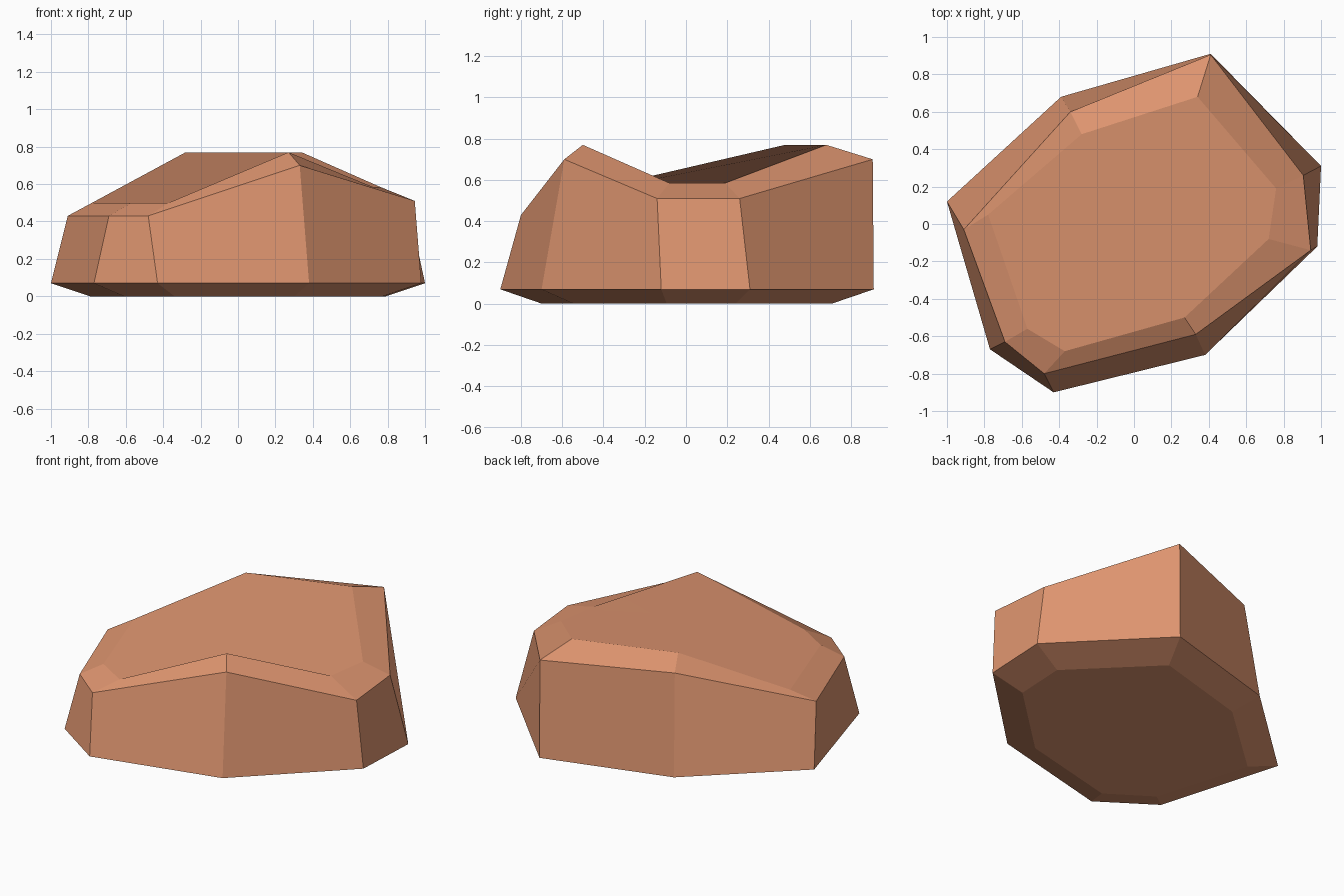
import bpy
import bmesh
from mathutils import Vector

default_cube = bpy.data.objects.get("Cube")
if default_cube:
    bpy.data.objects.remove(default_cube, do_unlink=True)

# One flat clay colour
clay = bpy.data.materials.new("warm_clay_brown")
clay.use_nodes = True
colour = (0.73, 0.30, 0.16, 1.0)
clay.diffuse_color = colour
shader = next(n for n in clay.node_tree.nodes if n.type == "BSDF_PRINCIPLED")
shader.inputs["Base Color"].default_value = colour
shader.inputs["Roughness"].default_value = 0.9

# Widest outline of the stone, anticlockwise from its left-hand point
outline = [(-1, .12), (-.77, -.67), (-.43, -.9), (.38, -.7),
           (.98, -.12), (1, .31), (.41, .91), (-.39, .68)]

# Shoulder edge where the walls meet the top bevel
shoulder = [(-.91, -.03, .43), (-.69, -.63, .43), (-.48, -.8, .43), (.33, -.59, .7),
            (.945, -.14, .51), (.905, .26, .51), (.41, .905, .7), (-.34, .6, .7)]

# Rim of the uneven top
crown = [(-.78, .05, .5), (-.57, -.56, .5), (-.37, -.68, .5), (.27, -.5, .77),
         (.72, -.08, .585), (.76, .19, .585), (.34, .68, .77), (-.28, .48, .77)]

foot = [(x * .79, y * .775, 0) for x, y in outline]
skirt = [(x, y, .07) for x, y in outline]


def bridge(bm, lower, upper):
    """Join two rings of vertices with a band of quads."""
    count = len(lower)
    for i in range(count):
        j = (i + 1) % count
        bm.faces.new((lower[i], lower[j], upper[j], upper[i]))


# Stack the rings: undercut foot, walls, bevelled shoulder
bm = bmesh.new()
rings = [[bm.verts.new(p) for p in ring] for ring in (foot, skirt, shoulder, crown)]
bm.faces.new(reversed(rings[0]))
for lower, upper in zip(rings, rings[1:]):
    bridge(bm, lower, upper)

# Top folds outward from its low front corner
top = rings[-1][2:] + rings[-1][:2]
first_top_face = len(bm.faces)
for a, b in zip(top[1:], top[2:]):
    bm.faces.new((top[0], a, b))
for face in bm.faces:
    face.smooth = True

mesh = bpy.data.meshes.new("stone")
bm.to_mesh(mesh)
bm.free()
mesh.materials.append(clay)

# Flat facets all round, with the folded top shaded as a single facet
top_normal = Vector()
for face in mesh.polygons[first_top_face:]:
    top_normal += face.normal * face.area
top_normal.normalize()
normals = [Vector()] * len(mesh.loops)
for face in mesh.polygons:
    facet = top_normal if face.index >= first_top_face else face.normal.copy()
    for corner in face.loop_indices:
        normals[corner] = facet
mesh.normals_split_custom_set([tuple(n) for n in normals])

stone = bpy.data.objects.new("stone", mesh)
bpy.context.collection.objects.link(stone)
